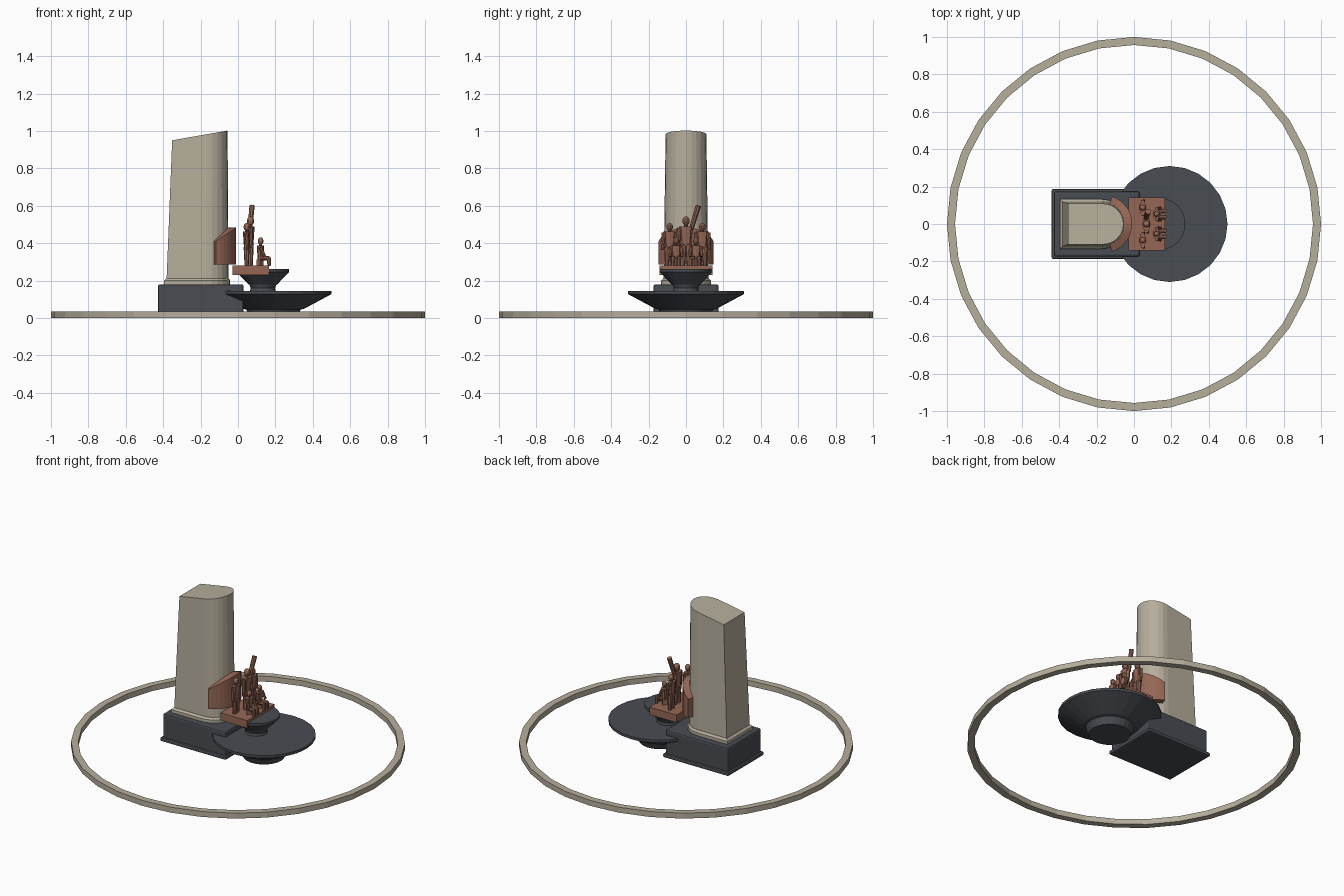
import bpy, bmesh, math
from mathutils import Vector, Matrix

if "Cube" in bpy.data.objects:
    bpy.data.objects.remove(bpy.data.objects["Cube"])


def material(name, rgb):
    m = bpy.data.materials.new(name)
    m.diffuse_color = (*rgb, 1)
    m.use_nodes = True
    m.node_tree.nodes["Principled BSDF"].inputs["Base Color"].default_value = m.diffuse_color
    return m


STONE = material("pale stone", (0.47, 0.425, 0.335))
DARK = material("dark granite", (0.066, 0.072, 0.084))
BRONZE = material("red bronze", (0.30, 0.135, 0.09))


def finish(name, bm, mat):
    bmesh.ops.recalc_face_normals(bm, faces=bm.faces)
    me = bpy.data.meshes.new(name)
    bm.to_mesh(me)
    bm.free()
    me.materials.append(mat)
    ob = bpy.data.objects.new(name, me)
    bpy.context.collection.objects.link(ob)
    return ob


def loft(name, rings, mat, closed=False):
    """Skin equal-length rings of points; cap the ends, or join them if closed."""
    bm = bmesh.new()
    vs = [[bm.verts.new(p) for p in r] for r in rings]
    n = len(vs[0])
    pairs = list(zip(vs, vs[1:])) + ([(vs[-1], vs[0])] if closed else [])
    for a, b in pairs:
        for i in range(n):
            j = (i + 1) % n
            bm.faces.new((a[i], a[j], b[j], b[i]))
    if not closed:
        bm.faces.new(vs[0])
        bm.faces.new(vs[-1])
    return finish(name, bm, mat)


def circle(r, z, n, cx=0):
    return [(cx + r * math.cos(2 * math.pi * i / n), r * math.sin(2 * math.pi * i / n), z)
            for i in range(n)]


def lathe(name, profile, cx, n, mat, closed=False):
    return loft(name, [circle(r, z, n, cx) for r, z in profile], mat, closed)


def box(name, x0, x1, hy, z0, z1, mat, bevel):
    bm = bmesh.new()
    bmesh.ops.create_cube(bm, size=1)
    bmesh.ops.scale(bm, vec=(x1 - x0, 2 * hy, z1 - z0), verts=bm.verts)
    bmesh.ops.translate(bm, vec=((x0 + x1) / 2, 0, (z0 + z1) / 2), verts=bm.verts)
    ob = finish(name, bm, mat)
    if bevel:
        mod = ob.modifiers.new("bevel", 'BEVEL')
        mod.width, mod.segments = bevel, 2
    return ob


# Ground ring
lathe("plaza_ring", [(1, 0), (1, 0.036), (0.957, 0.036), (0.957, 0)], 0, 32, STONE, True)

# Plinth
box("plinth_foot", -0.44, 0.04, 0.187, 0, 0.025, DARK, 0.008)
box("plinth", -0.428, 0.03, 0.174, 0.01, 0.18, DARK, 0.01)


# Column: flat back, half-round front, sloping top
def d_outline(back, front, r, z):
    c = front - r
    pts = [(back, -r), (c, -r)]
    pts += [(c + r * math.sin(a), -r * math.cos(a))
            for a in (math.pi * i / 12 for i in range(1, 12))]
    pts += [(c, r), (back, r)]
    return [(x, y, z if z is not None else 0.95 + (x + 0.352) * 0.175) for x, y in pts]


loft("column_moulding", [d_outline(-0.396, -0.042, 0.133, 0.175),
                         d_outline(-0.396, -0.042, 0.133, 0.2),
                         d_outline(-0.383, -0.05, 0.121, 0.212)], STONE)
loft("column", [d_outline(-0.382, -0.05, 0.12, 0.2),
                d_outline(-0.352, -0.056, 0.109, None)], STONE)

# Two stacked bowls
lathe("lower_bowl", [(0.125, 0), (0.145, 0.045), (0.165, 0.05), (0.305, 0.125),
                     (0.31, 0.128), (0.31, 0.145)], 0.19, 24, DARK)
lathe("bowl_stem", [(0.07, 0.14), (0.065, 0.16), (0.075, 0.185)], 0.133, 20, DARK)
lathe("upper_bowl", [(0.075, 0.178), (0.138, 0.243), (0.141, 0.246), (0.141, 0.262)],
      0.133, 24, DARK)

# Sculpture platform
box("sculpture_platform", -0.03, 0.167, 0.142, 0.23, 0.28, BRONZE, 0)

# Curved relief wall wrapped round the column front, highest in the middle
lim = math.radians(72)
rings = []
for i in range(17):
    a = -lim + 2 * lim * i / 16
    c, s = math.cos(a), math.sin(a)
    top = 0.41 + 0.073 * (c - math.cos(lim)) / (1 - math.cos(lim))
    rings.append([(-0.165 + r * c, r * s, z)
                  for r, z in ((0.11, 0.285), (0.155, 0.285), (0.155, top), (0.11, top))])
loft("relief_wall", rings, BRONZE)


# Figures, all facing +x
def limb(bm, p, q, r1, r2, flat=1.0, n=8):
    p, q = Vector(p), Vector(q)
    d = q - p
    m = Matrix.Translation((p + q) / 2)
    m = m @ Matrix.Diagonal((flat, 1, 1, 1)) @ d.to_track_quat('Z', 'Y').to_matrix().to_4x4()
    bmesh.ops.create_cone(bm, cap_ends=True, segments=n, radius1=r1, radius2=r2,
                          depth=d.length, matrix=m)


def head(bm, x, z, r):
    bmesh.ops.create_uvsphere(bm, u_segments=10, v_segments=7, radius=r,
                              matrix=Matrix.Translation((x, 0, z)) @ Matrix.Diagonal((0.9, 0.85, 1.1, 1)))


def figure(name, x, y, scale=1.0, seated=False, raised=False):
    bm = bmesh.new()
    for s in (-1, 1):
        if seated:
            limb(bm, (0, s * 0.014, 0.042), (0.048, s * 0.017, 0.04), 0.013, 0.011)
            limb(bm, (0.045, s * 0.017, 0.045), (0.046, s * 0.017, 0), 0.011, 0.009)
            limb(bm, (0, s * 0.028, 0.1), (0.022, s * 0.032, 0.05), 0.01, 0.008)
        else:
            limb(bm, (0, s * 0.015, 0), (0, s * 0.013, 0.1), 0.011, 0.016)
            if raised and s == 1:
                limb(bm, (-0.002, 0.024, 0.17), (0.008, 0.058, 0.28), 0.011, 0.013)
            else:
                limb(bm, (0, s * 0.032, 0.176), (0.006, s * 0.038, 0.085), 0.011, 0.008)
    if seated:
        limb(bm, (0, 0, 0.03), (0, 0, 0.108), 0.021, 0.028, 0.7)
        limb(bm, (-0.002, 0, 0), (-0.002, 0, 0.034), 0.024, 0.024, 0.8, 4)
        limb(bm, (0, 0, 0.1), (0, 0, 0.125), 0.008, 0.008)
        head(bm, 0.001, 0.132, 0.018)
    else:
        limb(bm, (0, 0, 0.09), (0, 0, 0.183), 0.023, 0.033, 0.6)
        limb(bm, (0, 0, 0.178), (0, 0, 0.2), 0.009, 0.009)
        head(bm, 0.001, 0.208, 0.02)
    bmesh.ops.scale(bm, vec=(scale,) * 3, verts=bm.verts)
    bmesh.ops.translate(bm, vec=(x, y, 0.279), verts=bm.verts)
    finish(name, bm, BRONZE)


figure("central_figure", 0.066, 0, 1.15, raised=True)
figure("left_standing_figure", 0.046, -0.087)
figure("right_standing_figure", 0.046, 0.087)
figure("left_seated_figure", 0.12, -0.053, seated=True)
figure("right_seated_figure", 0.12, 0.053, seated=True)
